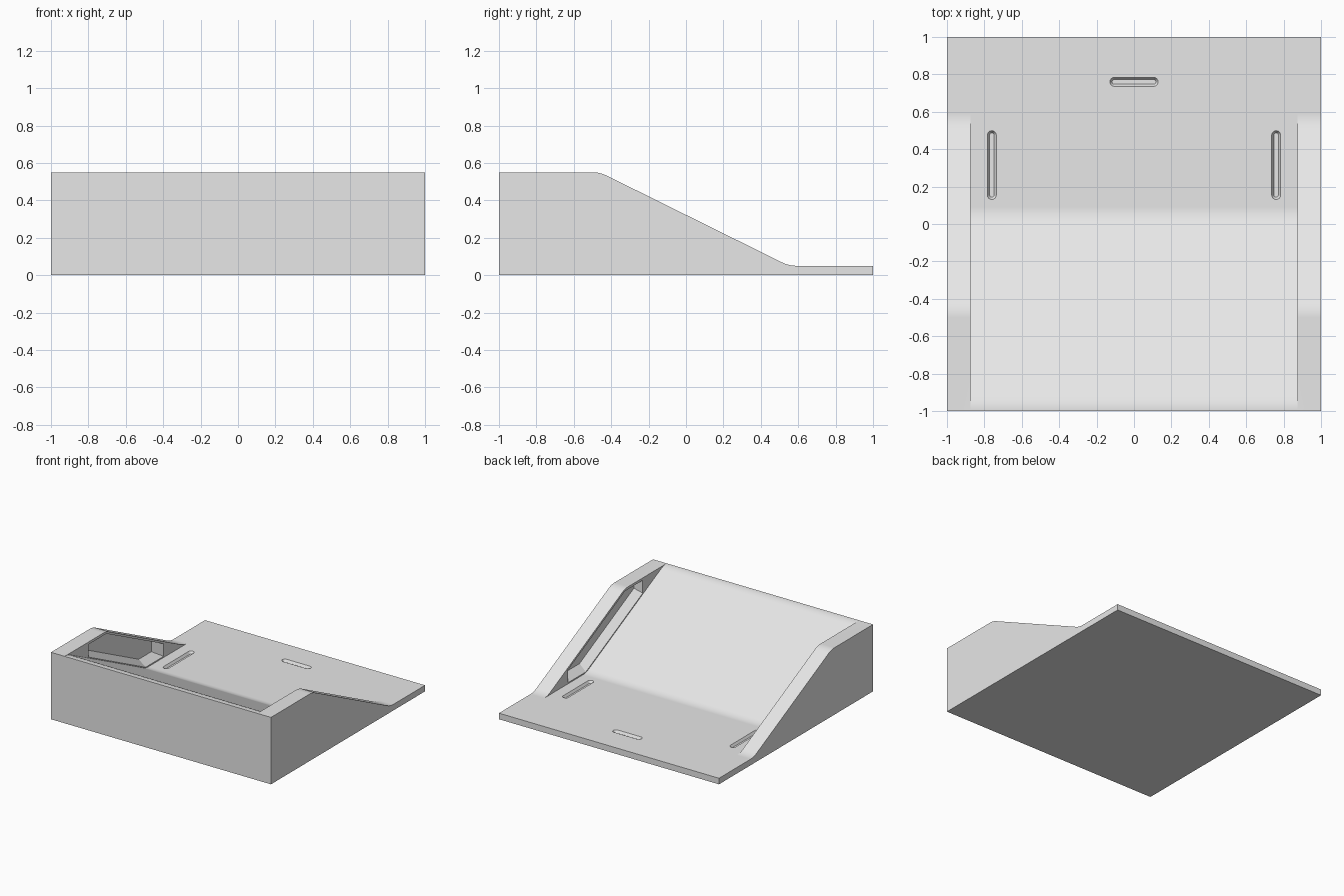
import bpy, bmesh, math
from mathutils import Vector

cube = bpy.data.objects.get("Cube")
if cube:
    bpy.data.objects.remove(cube, do_unlink=True)

GREY = (0.8, 0.8, 0.8, 1.0)
mat = bpy.data.materials.new("light grey")
mat.use_nodes = True
mat.diffuse_color = GREY
mat.node_tree.nodes["Principled BSDF"].inputs["Base Color"].default_value = GREY

FLOOR, TOP, INNER = 0.05, 0.55, 0.875


def loft(name, ring_a, ring_b):
    """Closed solid between two matching rings of points."""
    bm = bmesh.new()
    a = [bm.verts.new(p) for p in ring_a]
    b = [bm.verts.new(p) for p in ring_b]
    bm.faces.new(a)
    bm.faces.new(b[::-1])
    for i in range(len(a)):
        j = (i + 1) % len(a)
        bm.faces.new((a[j], a[i], b[i], b[j]))
    bmesh.ops.recalc_face_normals(bm, faces=bm.faces)
    mesh = bpy.data.meshes.new(name)
    bm.to_mesh(mesh)
    bm.free()
    mesh.materials.append(mat)
    obj = bpy.data.objects.new(name, mesh)
    bpy.context.collection.objects.link(obj)
    return obj


def at_x(profile, x):
    return [(x, y, z) for y, z in profile]


def fillet(prev, corner, nxt, size=0.04, steps=5):
    """Rounded replacement for one profile corner."""
    p, c, n = Vector(prev), Vector(corner), Vector(nxt)
    s = c + (p - c).normalized() * min(size, (p - c).length * 0.8)
    e = c + (n - c).normalized() * size
    return [tuple(s * (1 - t) ** 2 + c * 2 * t * (1 - t) + e * t * t)
            for t in (i / steps for i in range(steps + 1))]


def side_profile(crest, foot):
    """High front, slope from crest to foot, thin flat back."""
    start, hi, lo, end = (-1, TOP), (crest, TOP), (foot, FLOOR), (1, FLOOR)
    return ([(-1, 0), start] + fillet(start, hi, lo) + fillet(hi, lo, end)
            + [end, (1, 0)])


def boolean(target, tool, operation):
    mod = target.modifiers.new(operation.lower(), 'BOOLEAN')
    mod.operation, mod.solver, mod.object = operation, 'EXACT', tool
    bpy.ops.object.select_all(action='DESELECT')
    bpy.context.view_layer.objects.active = target
    target.select_set(True)
    bpy.ops.object.modifier_apply(modifier=mod.name)
    bpy.data.objects.remove(tool, do_unlink=True)


def slot_ring(cx, cy, half, radius, z, along_y):
    """Rounded slot outline."""
    pts = []
    for end in (1, -1):
        for i in range(9):
            a = math.pi * (i / 8 - 0.5) + (0 if end > 0 else math.pi)
            u = end * half + radius * math.cos(a)
            v = radius * math.sin(a)
            pts.append((cx - v, cy + u, z) if along_y else (cx + u, cy + v, z))
    return pts


# Main ramp and raised side walls
body = loft("ramp_body", at_x(side_profile(-0.96, 0.05), -1),
            at_x(side_profile(-0.96, 0.05), 1))
wall = side_profile(-0.46, 0.55)
for side in (-1, 1):
    boolean(body, loft("side_wall", at_x(wall, side * INNER), at_x(wall, side)), 'UNION')

# Tapered pockets in the inner faces of the walls
mouth = [(-0.69, 0.422), (-0.69, 0.53), (-0.46, 0.53),
         (0.29, 0.16), (0.29, 0.056), (0.05, 0.056)]
back = [(-0.66, 0.46), (-0.66, 0.528), (-0.46, 0.528),
        (0.21, 0.198), (0.21, 0.11), (0.047, 0.11)]
for side in (-1, 1):
    boolean(body, loft("wall_pocket", at_x(mouth, side * (INNER - 0.004)),
                       at_x(back, side * (INNER + 0.06))), 'DIFFERENCE')

# Tapered shallow slots in the floor
for cx, cy, half, along_y in ((-0.76, 0.315, 0.16, True),
                              (0.76, 0.315, 0.16, True),
                              (0, 0.76, 0.105, False)):
    boolean(body, loft("floor_slot",
                       slot_ring(cx, cy, half, 0.026, FLOOR + 0.003, along_y),
                       slot_ring(cx, cy, half, 0.012, FLOOR - 0.02, along_y)),
            'DIFFERENCE')

# Smooth fillets, crisp edges elsewhere
bpy.ops.object.select_all(action='DESELECT')
bpy.context.view_layer.objects.active = body
body.select_set(True)
bpy.ops.object.shade_smooth_by_angle(angle=math.radians(20))
weighted = body.modifiers.new("weighted_normals", 'WEIGHTED_NORMAL')
weighted.keep_sharp = True
